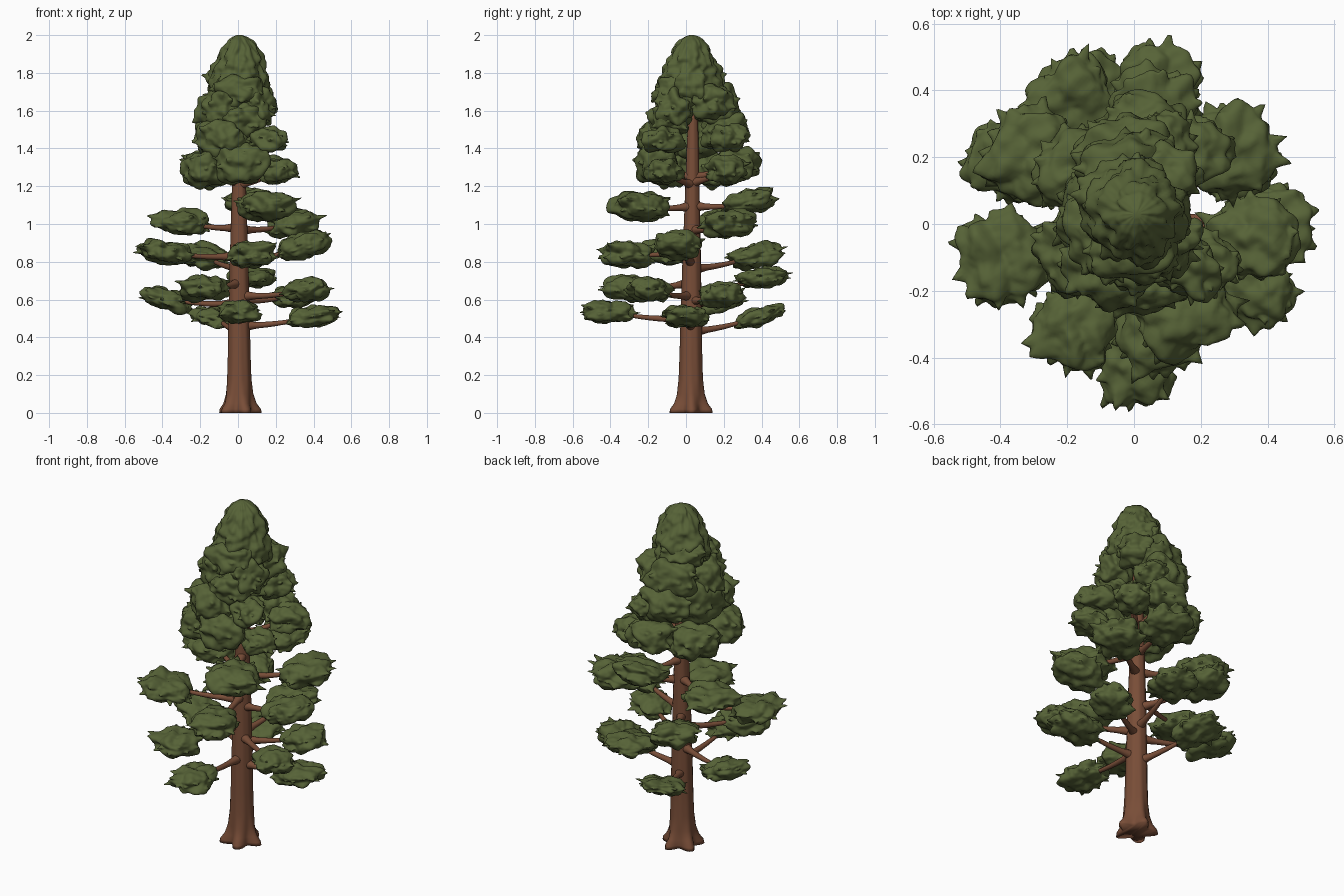
import bpy, bmesh, math, random
from mathutils import Vector, Matrix, noise

if "Cube" in bpy.data.objects:
    bpy.data.objects.remove(bpy.data.objects["Cube"])

random.seed(7)


def material(name, rgb):
    m = bpy.data.materials.new(name)
    m.diffuse_color = (*rgb, 1)
    m.use_nodes = True
    m.node_tree.nodes["Principled BSDF"].inputs["Base Color"].default_value = m.diffuse_color
    return m


GREEN = material("needle green", (0.094, 0.124, 0.038))
BROWN = material("bark brown", (0.19, 0.075, 0.039))


def finish(name, bm, mat):
    bmesh.ops.recalc_face_normals(bm, faces=bm.faces)
    me = bpy.data.meshes.new(name)
    bm.to_mesh(me)
    bm.free()
    for p in me.polygons:
        p.use_smooth = True
    me.materials.append(mat)
    ob = bpy.data.objects.new(name, me)
    bpy.context.collection.objects.link(ob)
    return ob


def loft(name, rings, mat):
    """Skin a list of closed rings and cap both ends."""
    bm = bmesh.new()
    vr = [[bm.verts.new(p) for p in r] for r in rings]
    n = len(vr[0])
    for a, b in zip(vr, vr[1:]):
        for i in range(n):
            bm.faces.new((a[i], a[(i + 1) % n], b[(i + 1) % n], b[i]))
    bm.faces.new(vr[0])
    bm.faces.new(vr[-1])
    return finish(name, bm, mat)


# Trunk: tapered, slightly leaning, with a lobed root flare
PROFILE = [(0, .095), (.02, .095), (.05, .08), (.1, .071), (.18, .064), (.3, .060), (.5, .056),
           (.8, .049), (1.1, .040), (1.4, .032), (1.65, .022), (1.85, .008)]


def axis(z):
    return Vector((.006, .024 + .008 * z, z))


rings = []
for z, r in PROFILE:
    flare = .26 * max(0, 1 - z / .12)
    ring = []
    for i in range(48):
        a = math.tau * i / 48
        rr = r * (1 + flare * math.cos(5 * a - .4) + .02 * math.cos(9 * a + z * 3))
        ring.append(axis(z) + Vector((math.cos(a), math.sin(a), 0)) * rr)
    rings.append(ring)
loft("trunk", rings, BROWN)


def branch(name, target, drop):
    """Thin tapered limb from the trunk to a foliage pad."""
    start = axis(target.z - drop)
    q = (target - start).to_track_quat('Z', 'Y')
    rings = []
    for k in range(9):
        t = k / 8
        p = start.lerp(target, t)
        p.z -= .012 * math.sin(math.pi * t)
        r = .013 * (1 - t) + .007 + .012 * max(0, 1 - t * 4)
        rings.append([p + q @ Vector((r * math.cos(a), r * math.sin(a), 0))
                      for a in (math.tau * i / 12 for i in range(12))])
    loft(name, rings, BROWN)


def pad(name, c, length, width, height, tilt=0.15, spikes=16, level=5):
    """Flattened lumpy needle cluster with pointed tips round its rim."""
    c = Vector(c)
    bm = bmesh.new()
    bmesh.ops.create_icosphere(bm, subdivisions=level, radius=1)
    tips = []
    for k in range(spikes):
        a = math.tau * (k + random.uniform(-.3, .3)) / spikes
        tips.append((Vector((math.cos(a), math.sin(a), random.uniform(-.55, .65))).normalized(),
                     random.uniform(.1, .32)))
    seed = Vector([random.uniform(-50, 50) for _ in range(3)])
    size = Vector((length, width, height))
    heading = math.atan2(c.y - .02, c.x)
    rot = Matrix.Rotation(heading, 3, 'Z') @ Matrix.Rotation(-tilt, 3, 'Y')
    for v in bm.verts:
        d = v.co.normalized()
        # boxy rounded body, soft swells, fine lumps, then pointed tips
        box = sum(abs(x) ** 2.8 for x in d) ** (-1 / 2.8)
        p = Vector([d[i] * size[i] for i in range(3)]) * box
        k = 1 + .2 * noise.noise(d * 1.7 + seed)
        for tip, amp in tips:
            e = (d - tip).length_squared
            if e < .06:
                k += amp * math.exp(-e / .007)
        p *= k
        p.y *= 1 + .12 * d.x  # pads broaden towards the outer end
        p += d * (.02 * noise.noise(p * 20 + seed) + .004 * noise.noise(p * 48 + seed))
        v.co = c + rot @ p
    return finish(name, bm, GREEN)


# Lower tiers: x, y, z, length, width, height, branch drop, tilt
LOWER = [
    (.395, .00, .51, .125, .115, .05, .05, .12), (.00, -.41, .535, .13, .10, .055, .04, -.0),
    (-.12, .385, .51, .125, .11, .042, .08, .28), (-.37, .18, .60, .125, .11, .05, .02, .28),
    (.36, -.19, .65, .115, .10, .055, .03, .15), (-.18, -.31, .66, .12, .115, .062, -.03, .05),
    (.30, .18, .625, .11, .10, .058, .03, .15),
    (.07, .40, .715, .135, .115, .045, .08, .12), (.07, -.31, .84, .13, .11, .062, -.02, .05),
    (-.385, -.10, .85, .125, .13, .06, .02, .12), (-.18, .365, .832, .13, .12, .06, .07, .15),
    (.35, -.04, .885, .135, .11, .062, .09, .25), (.29, .22, 1.00, .13, .12, .068, .03, .15),
    (-.29, .20, 1.01, .135, .13, .06, .03, .1), (.06, .33, 1.115, .13, .12, .058, .02, .25),
    (.14, -.24, 1.095, .14, .135, .07, .0, .05),
]
for n, (x, y, z, l, w, h, drop, tilt) in enumerate(LOWER, 1):
    pad(f"lower_foliage_{n}", (x, y, z), l, w, h, tilt)
    branch(f"branch_{n}", Vector((x, y, z)), drop)

# Upper crown tiers: x, y, z, length, width, height
UPPER = [
    (-.17, -.09, 1.29, .11, .115, .085), (.02, -.16, 1.32, .10, .13, .10), (.21, -.11, 1.28, .10, .08, .058),
    (.18, .21, 1.29, .10, .09, .065), (.03, .27, 1.32, .11, .12, .085), (-.17, .16, 1.29, .11, .12, .09),
    (-.08, -.12, 1.45, .11, .13, .10), (.15, -.12, 1.44, .11, .08, .065), (.08, .23, 1.46, .10, .08, .07),
    (-.02, .20, 1.49, .11, .13, .10), (-.11, .05, 1.47, .10, .13, .12),
    (.10, -.05, 1.62, .09, .09, .095), (-.09, -.03, 1.61, .105, .13, .11), (-.02, .15, 1.63, .11, .13, .11),
    (.09, .13, 1.65, .10, .09, .08), (.00, -.06, 1.70, .10, .13, .09), (-.04, .08, 1.75, .10, .12, .08),
    (.03, -.09, 1.55, .09, .11, .08),
]
for n, (x, y, z, l, w, h) in enumerate(UPPER, 1):
    pad(f"crown_foliage_{n}", (x, y, z), l, w, h, tilt=.05, spikes=14, level=5)
    if z < 1.35:
        branch(f"crown_branch_{n}", Vector((x, y, z)), .07)

# Crown top: lumpy rounded cone
rings = []
TOP = [(1.64, .09), (1.66, .13), (1.70, .15), (1.75, .155), (1.80, .148), (1.84, .137), (1.88, .12),
       (1.92, .098), (1.95, .08), (1.975, .06), (1.992, .035), (2.0, .012)]
fine = [(za + (zb - za) * k / 4, ra + (rb - ra) * k / 4)
        for (za, ra), (zb, rb) in zip(TOP, TOP[1:]) for k in range(4)] + [TOP[-1]]
for z, r in fine:
    ring = []
    for i in range(80):
        a = math.tau * i / 80
        d = Vector((math.cos(a), math.sin(a), 0))
        q = Vector((d.x * .15, d.y * .15, z))
        rr = r * (1 + .2 * noise.noise(q * 14) + .16 * noise.noise(q * 30))
        ring.append(Vector((.008, .03, z)) + d * rr)
    rings.append(ring)
loft("crown_top", rings, GREEN)
